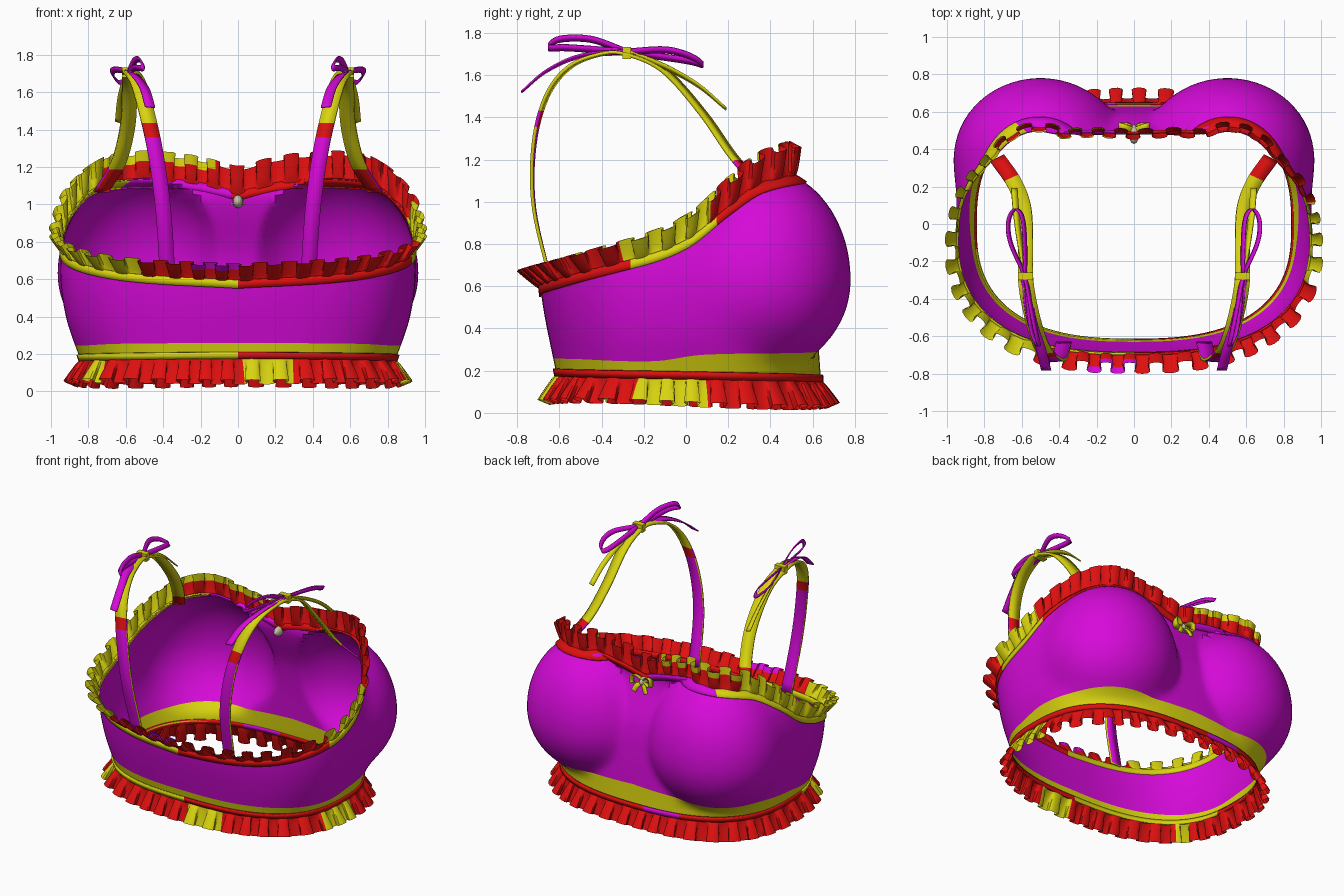
import bpy, math
from mathutils import Vector

cube = bpy.data.objects.get("Cube")
if cube:
    bpy.data.objects.remove(cube)

def material(name, rgb):
    m = bpy.data.materials.new(name)
    m.use_nodes = True
    m.diffuse_color = (*rgb, 1)
    m.node_tree.nodes["Principled BSDF"].inputs["Base Color"].default_value = (*rgb, 1)
    return m

MATS = [material("beige", (0.6, 0.52, 0.4)), material("red", (0.74, 0.005, 0.005)),
        material("magenta", (0.68, 0.003, 0.7)), material("yellow", (0.7, 0.66, 0.005))]
BEIGE, RED, MAGENTA, YELLOW = range(4)

def curve_at(table, x):
    """Smooth interpolation through (x, value) pairs."""
    n = len(table)
    if x <= table[0][0]:
        return table[0][1]
    if x >= table[-1][0]:
        return table[-1][1]
    def slope(k):
        a, b = table[max(k - 1, 0)], table[min(k + 1, n - 1)]
        return (b[1] - a[1]) / (b[0] - a[0])
    k = next(k for k in range(n - 1) if x <= table[k + 1][0])
    (x0, y0), (x1, y1) = table[k], table[k + 1]
    h = x1 - x0
    u = (x - x0) / h
    return (y0 * (1 + 2 * u) * (1 - u) ** 2 + slope(k) * h * u * (1 - u) ** 2
            + y1 * u * u * (3 - 2 * u) + slope(k + 1) * h * u * u * (u - 1))

def sheet(name, rows, rule, closed=False, thickness=0.0, rim=0):
    """Grid surface through rows of points; rule(row, column) picks the colour."""
    n = len(rows[0])
    cols = n if closed else n - 1
    faces, colours = [], []
    for i in range(len(rows) - 1):
        for j in range(cols):
            k = (j + 1) % n
            faces.append((i * n + j, i * n + k, (i + 1) * n + k, (i + 1) * n + j))
            colours.append(rule(i, j))
    me = bpy.data.meshes.new(name)
    me.from_pydata([p for r in rows for p in r], [], faces)
    for m in MATS:
        me.materials.append(m)
    for p, c in zip(me.polygons, colours):
        p.material_index = c
    ob = bpy.data.objects.new(name, me)
    bpy.context.collection.objects.link(ob)
    if thickness:
        mod = ob.modifiers.new("thickness", "SOLIDIFY")
        mod.thickness, mod.offset, mod.material_offset_rim = thickness, 0, rim
    bpy.ops.object.select_all(action="DESELECT")
    ob.select_set(True)
    bpy.context.view_layer.objects.active = ob
    bpy.ops.object.shade_smooth_by_angle(angle=math.radians(40))

def patch(deg, patches):
    for lo, hi, c in patches:
        if lo <= deg % 360 < hi:
            return c
    return RED

# Garment outline: torso loop blended with two rounded cups
TOP = [(-90, .595), (-45, .635), (-15, .73), (0, .82), (13, .98), (25, 1.09), (45, 1.135), (65, 1.12), (90, 1.065)]
BAND = [(-90, .26), (-40, .255), (-10, .245), (5, .275), (40, .285), (90, .31)]
SIDE = [(.16, .84), (.4, .92), (.65, .95), (.9, .92), (1.15, .86)]
FRONT = [(.16, .64), (.7, .59), (1.03, .48), (1.15, .51)]
BACK = [(.16, .61), (.6, .69), (1.1, .7)]

def by_side(table, t):
    return curve_at(table, math.degrees(math.atan2(math.sin(t), abs(math.cos(t)))))

def top_height(t):
    return by_side(TOP, t)

def band_top(t):
    return by_side(BAND, t)

def hem(t):
    return .17 - .015 * math.sin(t)

def surface(t, z, out=0.0):
    c, s = math.cos(t), math.sin(t)
    b = curve_at(FRONT if s > 0 else BACK, z)
    r = ((abs(c) / curve_at(SIDE, z)) ** 2.6 + (abs(s) / b) ** 2.6) ** (-1 / 2.6)
    dz = (z - .63) / (.53 if z > .63 else .43)
    k = 1 - dz * dz
    if s > 0 and k > 0:
        cx, cy, rx, ry = .5, .36, .46, .42
        A = (c / rx) ** 2 + (s / ry) ** 2
        B = abs(c) * cx / rx ** 2 + s * cy / ry ** 2
        D = B * B - A * ((cx / rx) ** 2 + (cy / ry) ** 2 - k)
        if D > 0:
            r = (r ** 24 + max((B + math.sqrt(D)) / A, .01) ** 24) ** (1 / 24)
    return Vector(((r + out) * c, (r + out) * s, z))

N = 160
ANGLES = [2 * math.pi * j / N for j in range(N)]

def ring_band(name, low, high, steps, rule, out=0.0, thickness=0.0):
    rows = [[surface(t, low(t) + (high(t) - low(t)) * i / steps, out) for t in ANGLES]
            for i in range(steps + 1)]
    sheet(name, rows, lambda i, j: rule((j + .5) * 360 / N), True, thickness)

# Body, underband and bindings
ring_band("body", band_top, top_height, 24, lambda d: MAGENTA)
ring_band("underband", lambda t: hem(t) + .01, band_top, 3, lambda d: YELLOW)
ring_band("lower_binding", lambda t: hem(t) - .01, lambda t: hem(t) + .025, 1,
          lambda d: patch(d, [(190, 270, YELLOW), (100, 122, MAGENTA)]), .006, .012)
ring_band("upper_binding", lambda t: top_height(t) - .045, top_height, 2,
          lambda d: patch(d, [(345, 360, YELLOW), (0, 8, YELLOW), (95, 140, MAGENTA),
                              (140, 270, YELLOW)]), .005, .012)

# Ruffles: rounded box folds spaced evenly along the edge, widening away from it
def ruffle(name, edge, height, flare, folds, rule):
    fine = [edge(2 * math.pi * k / 720) for k in range(721)]
    length = [0.0]
    for a, b in zip(fine, fine[1:]):
        length.append(length[-1] + (b - a).length)
    count, steps, k = folds * 14, 6, 0
    rows = [[] for _ in range(steps + 1)]
    degs = []
    for j in range(count):
        want = length[-1] * j / count
        while length[k + 1] < want:
            k += 1
        p = fine[k].lerp(fine[k + 1], (want - length[k]) / (length[k + 1] - length[k]))
        along = (fine[k + 1] - fine[k]).normalized()
        out = Vector((along.y, -along.x, 0)).normalized()
        phase = 2 * math.pi * j / 14
        phase += .7 * math.sin(phase / folds * 7)
        degs.append(math.degrees(math.atan2(p.y, p.x)) % 360)
        for i in range(steps + 1):
            f = i / steps
            q = p + out * (flare(p) * f + .03 * f ** .6 * math.sin(phase))
            q -= along * .022 * f ** .6 * math.sin(2 * phase)
            q.z += height(p) * f * (1 + .06 * math.sin(phase * 3 / folds) - .1 * math.sin(phase))
            rows[i].append(q)
    sheet(name, rows, lambda i, j: rule(degs[j], i), True)

def upper_colour(d, row):
    if 104 < d < 150 and row > 3:
        return YELLOW
    if 251 < d < 269 and row > 3:
        return MAGENTA
    return patch(d, [(342, 360, YELLOW), (0, 7, YELLOW), (150, 230, YELLOW)])

ruffle("upper_ruffle", lambda t: surface(t, top_height(t) - .015), lambda p: .125 + .05 * p.y,
       lambda p: .035 - .07 * p.y, 40, upper_colour)
ruffle("lower_ruffle", lambda t: surface(t, hem(t)), lambda p: -.128, lambda p: .06, 38,
       lambda d, i: patch(d, [(345, 360, YELLOW), (0, 6, YELLOW), (203, 210, YELLOW), (271, 296, YELLOW)]))

# Ribbons: flat strips along a smooth path
def ribbon(name, path, width, side0, side1, rule, thickness=.008, rim=0):
    steps = 6
    n = (len(path) - 1) * steps
    axes = [[(k, p[a]) for k, p in enumerate(path)] for a in range(3)]
    rows = []
    for j in range(n + 1):
        c = Vector([curve_at(a, j / steps) for a in axes])
        w = Vector(side0).lerp(Vector(side1), j / n).normalized() * width / 2
        rows.append((c - w, c + w))
    sheet(name, rows, lambda i, j: rule((i + .5) / n), False, thickness, rim)

def strap_colour(f):
    return MAGENTA if f < .23 else RED if f < .26 else YELLOW if f < .91 else RED

STRAP = [(.375, -.635, .6), (.4, -.72, .97), (.44, -.72, 1.27), (.49, -.66, 1.5), (.53, -.55, 1.64),
         (.565, -.4, 1.7), (.58, -.28, 1.7), (.58, -.1, 1.62), (.59, .08, 1.42), (.64, .22, 1.22),
         (.73, .35, 1.07)]
KNOT = (.58, -.28, 1.71)
BACK_LOOP = [KNOT, (.55, -.45, 1.77), (.52, -.6, 1.77), (.51, -.65, 1.73), (.55, -.56, 1.73), KNOT]
FRONT_LOOP = [KNOT, (.66, -.1, 1.72), (.67, .02, 1.69), (.63, .08, 1.65), (.59, .0, 1.67), KNOT]
BACK_TAIL = [KNOT, (.55, -.5, 1.69), (.5, -.66, 1.62), (.47, -.78, 1.52)]
FRONT_TAIL = [KNOT, (.61, -.1, 1.64), (.63, .06, 1.55), (.64, .19, 1.44)]

for s, label in ((1, "left"), (-1, "right")):
    def mirrored(path):
        return [(s * x, y, z) for x, y, z in path]
    # Straps have a contrasting edge
    ribbon(label + "_strap", mirrored(STRAP), .083, (s, 0, 0), (s, -.5, 0), strap_colour, .016, 1)
    tilt = (s * .5, 0, .8)
    for part, path in (("back_loop", BACK_LOOP), ("front_loop", FRONT_LOOP)):
        ribbon(label + "_" + part, mirrored(path), .035, tilt, tilt, lambda f: MAGENTA)
    ribbon(label + "_back_tail", mirrored(BACK_TAIL), .055, (s, 0, .4), (s, 0, .1), lambda f: MAGENTA)
    ribbon(label + "_front_tail", mirrored(FRONT_TAIL), .035, tilt, (s, 0, .3), lambda f: YELLOW)
    bpy.ops.mesh.primitive_cube_add(size=1, location=(s * KNOT[0], KNOT[1], 1.705))
    knot = bpy.context.object
    knot.name = label + "_knot"
    knot.scale = (.08, .04, .055)
    knot.data.materials.append(MATS[YELLOW])
    # Small centre bow between the cups
    ribbon(label + "_centre_loop", mirrored([(0, .495, 1.02), (.04, .51, 1.055), (.075, .52, 1.05),
           (.07, .52, 1.0), (0, .495, 1.02)]), .045, (0, 1, .3), (0, 1, .3), lambda f: YELLOW)
    ribbon(label + "_centre_tail", mirrored([(0, .5, 1.02), (.03, .53, .99), (.05, .54, .95)]),
           .035, (s, 0, .4), (s, 0, .4), lambda f: YELLOW)

# Bead on the centre bow
bpy.ops.mesh.primitive_uv_sphere_add(segments=12, ring_count=8, radius=.035, location=(0, .48, 1.015))
bead = bpy.context.object
bead.name = "centre_bead"
bead.scale = (.8, 1.5, 1)
bead.data.materials.append(MATS[BEIGE])
bpy.ops.object.shade_smooth()
